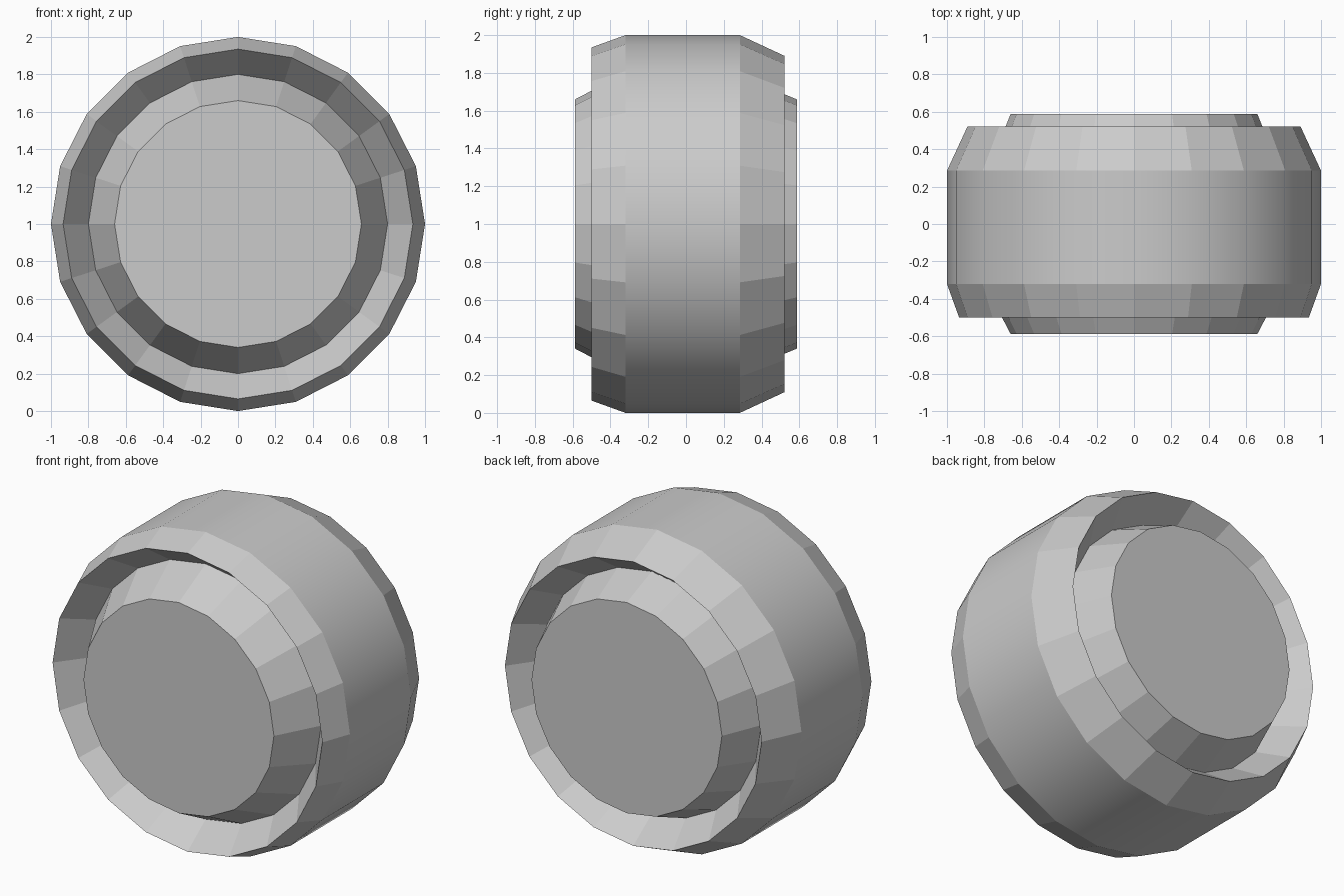
import bpy, math

if "Cube" in bpy.data.objects:
    bpy.data.objects.remove(bpy.data.objects["Cube"])

SIDES = 20
# (radius, y) profile from the front cap, round the tread, to the back cap
PROFILE = [(0.66, -0.587), (0.80, -0.32), (0.935, -0.50), (1.0, -0.32),
           (1.0, 0.285), (0.89, 0.522), (0.76, 0.34), (0.66, 0.587)]
TREAD = 3  # profile segment that is smooth shaded


def lathe_y(name, profile, centre_z):
    """Spin a profile round the y axis and close both ends with flat caps."""
    verts, faces = [], []
    for r, y in profile:
        for i in range(SIDES):
            a = 2 * math.pi * i / SIDES
            verts.append((r * math.cos(a), y, centre_z + r * math.sin(a)))
    for k in range(len(profile) - 1):
        for i in range(SIDES):
            j = (i + 1) % SIDES
            a, b = k * SIDES, (k + 1) * SIDES
            faces.append((a + i, b + i, b + j, a + j))
    last = (len(profile) - 1) * SIDES
    faces.append(tuple(range(SIDES)))
    faces.append(tuple(last + i for i in reversed(range(SIDES))))
    mesh = bpy.data.meshes.new(name)
    mesh.from_pydata(verts, [], faces)
    mesh.update()
    obj = bpy.data.objects.new(name, mesh)
    bpy.context.collection.objects.link(obj)
    return obj


# Wheel: tyre, grooves and raised hub caps in one turned body
wheel = lathe_y("wheel", PROFILE, 1.0)

# Smooth tread, flat bevels and caps
for poly in wheel.data.polygons:
    poly.use_smooth = poly.index // SIDES == TREAD
